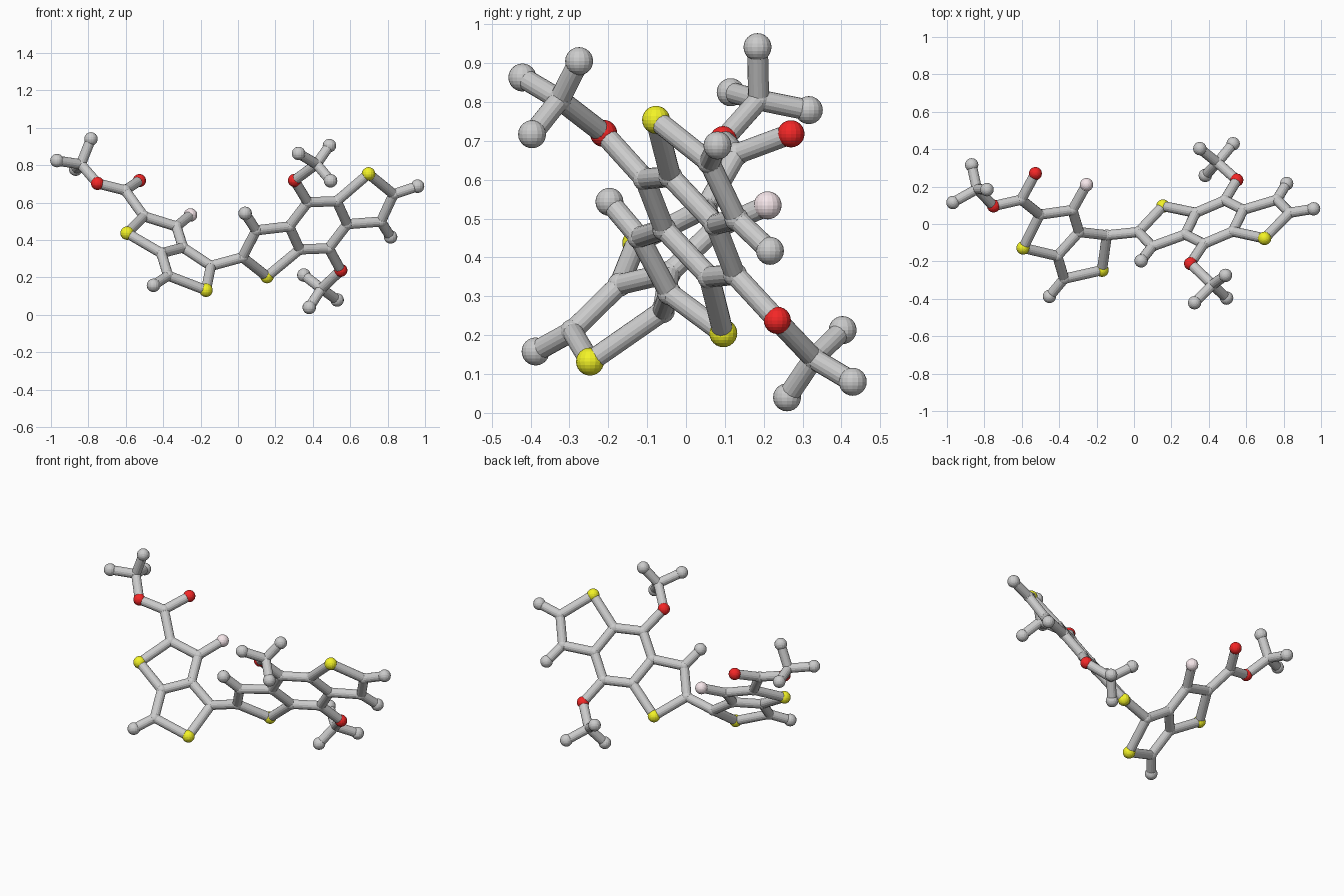
import bpy, bmesh
from mathutils import Vector, Matrix

if "Cube" in bpy.data.objects:
    bpy.data.objects.remove(bpy.data.objects["Cube"])

BALL, JOINT, ROD = 0.036, 0.031, 0.027

# Atom centres; the first letter gives the element
fused_pair = {
    "C_ester": (-.603, .13, .666), "O_double": (-.527, .27, .718), "O_single": (-.751, .096, .703),
    "C_a": (-.503, .05, .527), "S_a": (-.593, -.128, .437), "C_b": (-.41, -.171, .33),
    "C_c": (-.294, -.043, .36), "C_d": (-.329, .075, .473), "F_d": (-.254, .21, .534),
    "C_e": (-.145, -.06, .262), "S_e": (-.171, -.247, .132), "C_f": (-.374, -.293, .21),
    "H_f": (-.452, -.387, .158),
}
fused_triple = {
    "C_g": (.024, -.043, .308), "S_g": (.155, .096, .205), "C_h": (.097, -.12, .452),
    "H_h": (.038, -.197, .543), "O_up": (.302, -.212, .719), "O_low": (.55, .235, .238),
    "S_k": (.698, -.077, .754), "C_k": (.832, .06, .645), "H_k": (.96, .081, .688),
    "C_l": (.764, .13, .499), "H_l": (.816, .216, .417),
}
# Methyl tips: carbon followed by its three ends
methyls = {
    "O_single": [(-.84, .187, .805), (-.786, .184, .941), (-.968, .115, .825), (-.868, .316, .779)],
    "O_up": [(.42, -.325, .806), (.324, -.421, .863), (.489, -.275, .905), (.495, -.396, .717)],
    "O_low": [(.446, .328, .14), (.352, .403, .213), (.53, .429, .08), (.381, .26, .04)],
}
bonds = """C_ester-O_double C_ester-O_single C_ester-C_a C_a-S_a S_a-C_b C_b-C_c C_c-C_d C_d-C_a
C_d-F_d C_c-C_e C_e-S_e S_e-C_f C_f-C_b C_f-H_f C_e-C_g C_g-S_g S_g-R5 R1-C_h C_h-C_g C_h-H_h
R0-O_up R3-O_low R4-S_k S_k-C_k C_k-H_k C_k-C_l C_l-R2 C_l-H_l
R0-R1 R1-R5 R5-R3 R3-R2 R2-R4 R4-R0""".split()
bonds = [b.split("-") for b in bonds]

atoms = {k: Vector(v) for k, v in {**fused_pair, **fused_triple}.items()}

# Central six-sided ring from its centre and two corner vectors
mid, u, v = Vector((.429, .01, .479)), Vector((-.056, -.116, .123)), Vector((.099, -.05, .129))
for name, off in zip(("R0", "R3", "R4", "R5", "R2", "R1"), (u, -u, v, -v, v - u, u - v)):
    atoms[name] = mid + off

for root, pts in methyls.items():
    hub = "C_" + root
    atoms[hub] = Vector(pts[0])
    bonds.append((root, hub))
    for i, p in enumerate(pts[1:]):
        tip = f"H_{root}{i}"
        atoms[tip] = Vector(p)
        bonds.append((hub, tip))


def material(name, color):
    m = bpy.data.materials.new(name)
    m.diffuse_color = (*color, 1)
    m.use_nodes = True
    m.node_tree.nodes["Principled BSDF"].inputs["Base Color"].default_value = m.diffuse_color
    return m


def finish(bm, name, mat=None):
    me = bpy.data.meshes.new(name)
    bm.to_mesh(me)
    bm.free()
    ob = bpy.data.objects.new(name, me)
    bpy.context.collection.objects.link(ob)
    if mat:
        me.materials.append(mat)


def balls(name, letters, radius, mat=None):
    bm = bmesh.new()
    for key, p in atoms.items():
        if key[0] in letters:
            bmesh.ops.create_uvsphere(bm, u_segments=16, v_segments=12, radius=radius,
                                      matrix=Matrix.Translation(p))
    finish(bm, name, mat)


# Balls by kind
balls("end_balls", "H", BALL)
balls("joint_balls", "CR", JOINT)
balls("red_balls", "O", 0.035, material("red", (.9, .02, .02)))
balls("yellow_balls", "S", BALL, material("yellow", (.9, .9, .02)))
balls("pink_ball", "F", BALL, material("pink", (.93, .8, .83)))

# Connecting rods
bm = bmesh.new()
for a, b in bonds:
    p, q = atoms[a], atoms[b]
    d = q - p
    rot = d.to_track_quat("Z", "Y").to_matrix().to_4x4()
    bmesh.ops.create_cone(bm, cap_ends=True, segments=16, radius1=ROD, radius2=ROD,
                          depth=d.length, matrix=Matrix.Translation((p + q) / 2) @ rot)
finish(bm, "rods")
